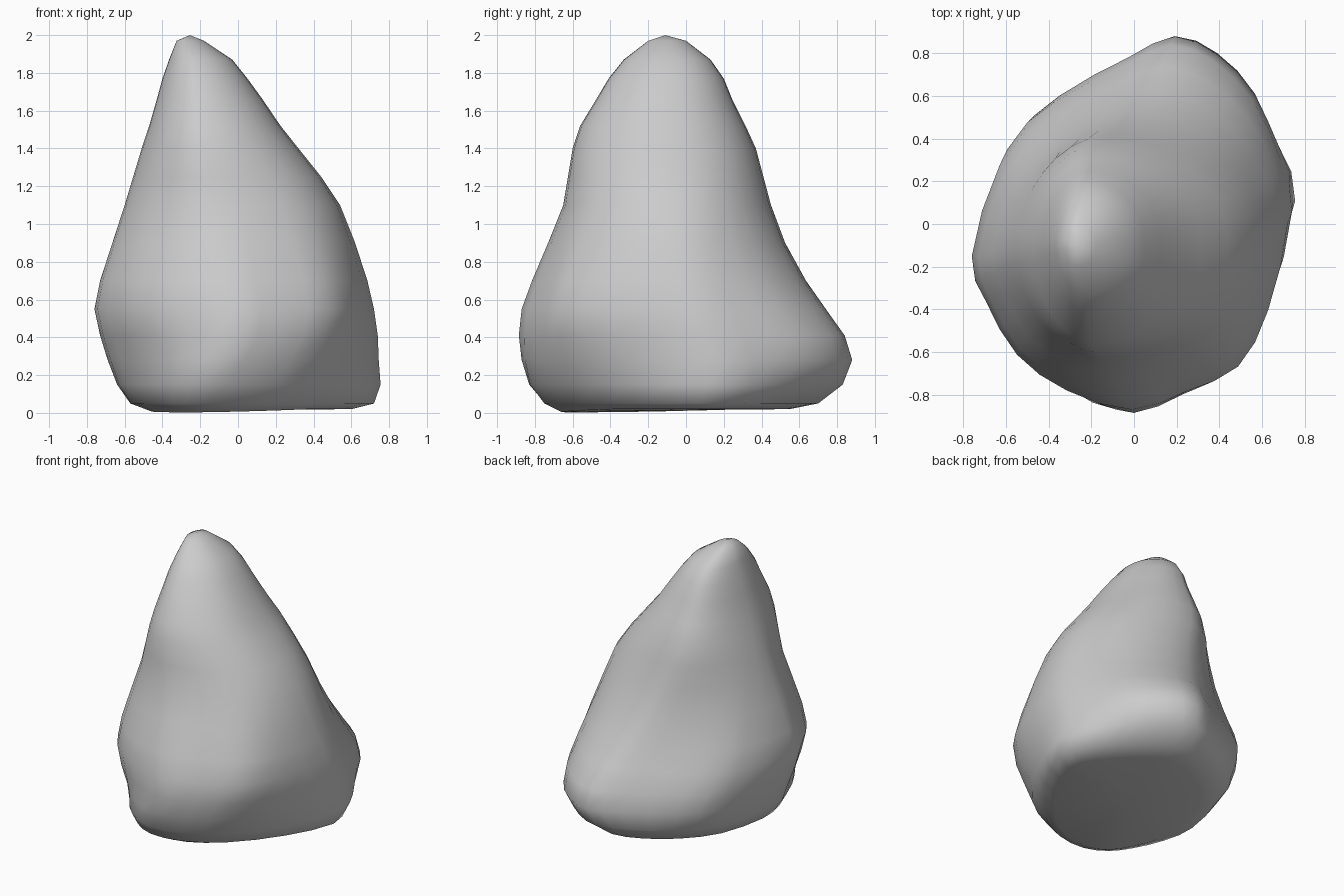
import bpy, bmesh
from math import sin, cos, pi, copysign

if "Cube" in bpy.data.objects:
    bpy.data.objects.remove(bpy.data.objects["Cube"])

# Plan outlines, counter-clockwise from the right: the foot and the widest girth
FOOT = [(.72, .08), (.64, .31), (.47, .48), (.29, .62), (.1, .7), (-.11, .64), (-.31, .5), (-.49, .27),
        (-.58, -.08), (-.55, -.32), (-.46, -.53), (-.36, -.67), (-.2, -.75), (.03, -.73), (.3, -.57), (.56, -.26)]
GIRTH = [(.755, .08), (.7, .33), (.57, .61), (.38, .8), (.17, .88), (-.06, .78), (-.4, .6), (-.62, .38),
         (-.76, -.1), (-.69, -.33), (-.54, -.6), (-.3, -.78), (.02, -.88), (.28, -.78), (.52, -.66), (.66, -.37)]

# Height, then left, right, front and back extents
LEVELS = [(.02, -.46, .6, -.66, .55), (.05, -.57, .72, -.75, .7), (.15, -.64, .755, -.83, .83),
          (.28, -.69, .745, -.87, .88), (.41, -.73, .74, -.885, .84), (.55, -.76, .72, -.87, .74),
          (.7, -.73, .685, -.815, .635), (.9, -.665, .62, -.73, .525), (1.1, -.6, .54, -.65, .45),
          (1.25, -.555, .44, -.625, .41), (1.4, -.51, .32, -.6, .37), (1.52, -.47, .225, -.56, .315),
          (1.66, -.43, .13, -.475, .245), (1.77, -.4, .05, -.41, .2), (1.87, -.365, -.03, -.33, .13),
          (1.97, -.325, -.18, -.2, .0)]
N = 32


def peak_point(a):
    """Upper outline: full on the right, slimmer on the left, ridge left of centre."""
    c, s = cos(a), sin(a)
    p = .87 if c > 0 else 1.2
    return copysign(abs(c) ** p, c) - .22 * s * s, copysign(abs(s) ** p, s)


def refine(pts):
    """Double the outline's points along a smooth curve."""
    out = []
    for i, b in enumerate(pts):
        a, c, d = pts[i - 1], pts[(i + 1) % len(pts)], pts[(i + 2) % len(pts)]
        out += [b, tuple((9 * (b[k] + c[k]) - a[k] - d[k]) / 16 for k in (0, 1))]
    return out


def unit(pts):
    """Scale an outline to fill -1..1 on both axes."""
    xs, ys = zip(*pts)
    def fit(v, a):
        return 2 * (v - min(a)) / (max(a) - min(a)) - 1
    return [(fit(x, xs), fit(y, ys)) for x, y in pts]


def blend(a, b, weight):
    out = []
    for p, q in zip(a, b):
        t = max(0, min(1, weight(*q)))
        out.append((p[0] + (q[0] - p[0]) * t, p[1] + (q[1] - p[1]) * t))
    return out


foot, girth = unit(refine(FOOT)), unit(refine(GIRTH))
peak = unit([peak_point(2 * pi * i / N) for i in range(N)])
bm = bmesh.new()
rings = []
for z, x0, x1, y0, y1 in LEVELS:
    # The front right corner is undercut higher than the rest
    shape = blend(foot, girth, lambda u, v: (z - .04) / (.24 + .16 * max(0, u - v)))
    shape = unit(blend(unit(shape), peak, lambda u, v: (z - .5) / .8))
    ring = []
    for u, v in shape:
        x = x0 + (x1 - x0) * (u + 1) / 2
        y = y0 + (y1 - y0) * (v + 1) / 2
        # Underside tilts down slightly to the front left
        h = max(0, z - .02 * max(0, -x - y)) if z < .04 else z
        ring.append(bm.verts.new((x, y, h)))
    rings.append(ring)

# Skin the rings, then close the tip and the underside
for lo, hi in zip(rings, rings[1:]):
    for i in range(N):
        j = (i + 1) % N
        bm.faces.new((lo[i], lo[j], hi[j], hi[i]))
tip = bm.verts.new((-.255, -.11, 2))
base = bm.verts.new((0, 0, .015))
for i in range(N):
    j = (i + 1) % N
    bm.faces.new((rings[-1][i], rings[-1][j], tip))
    bm.faces.new((rings[0][j], rings[0][i], base))
bmesh.ops.recalc_face_normals(bm, faces=bm.faces[:])
for f in bm.faces:
    f.smooth = True

mesh = bpy.data.meshes.new("boulder")
bm.to_mesh(mesh)
bm.free()
bpy.context.collection.objects.link(bpy.data.objects.new("boulder", mesh))
